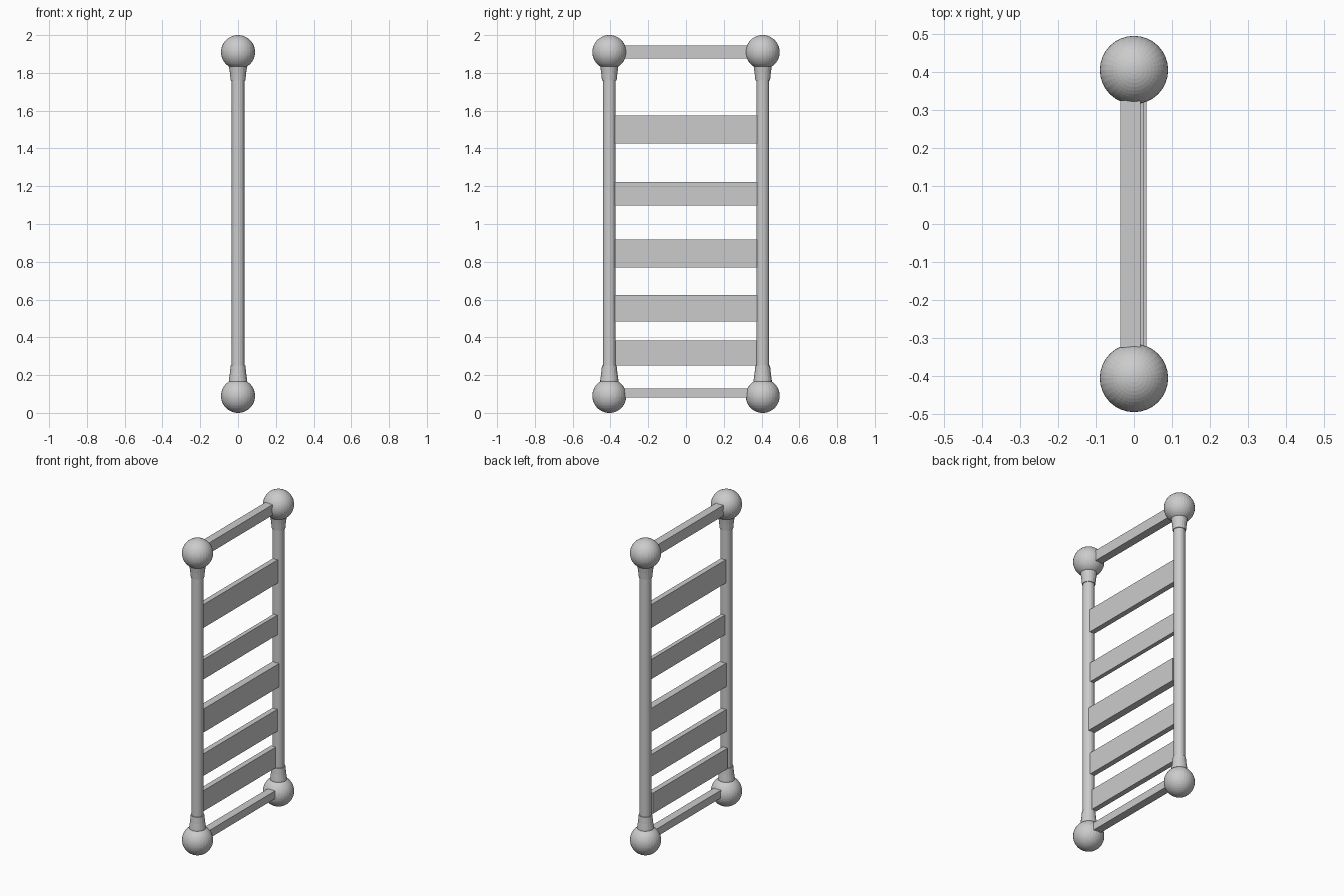
import bpy, bmesh, math

if "Cube" in bpy.data.objects:
    bpy.data.objects.remove(bpy.data.objects["Cube"])

POST_Y, BALL_R = 0.406, 0.09
BALL_LOW, BALL_HIGH = BALL_R, 2 - BALL_R


def finish(bm, name):
    bmesh.ops.recalc_face_normals(bm, faces=bm.faces[:])
    mesh = bpy.data.meshes.new(name)
    bm.to_mesh(mesh)
    bm.free()
    obj = bpy.data.objects.new(name, mesh)
    bpy.context.collection.objects.link(obj)
    return obj


def lathe(name, profile, y, sides=20):
    """Capped round part from (radius, z) points."""
    bm = bmesh.new()
    rings = []
    for r, z in profile:
        rings.append([bm.verts.new((r * math.cos(2 * math.pi * i / sides),
                                    y + r * math.sin(2 * math.pi * i / sides), z))
                      for i in range(sides)])
    for a, b in zip(rings, rings[1:]):
        for i in range(sides):
            j = (i + 1) % sides
            bm.faces.new((a[i], a[j], b[j], b[i]))
    bm.faces.new(rings[0])
    bm.faces.new(rings[-1])
    return finish(bm, name)


def bar(name, x0, x1, half_y, z0, z1):
    bm = bmesh.new()
    bmesh.ops.create_cube(bm, size=1)
    for v in bm.verts:
        v.co = (x1 if v.co.x > 0 else x0,
                half_y if v.co.y > 0 else -half_y,
                z1 if v.co.z > 0 else z0)
    return finish(bm, name)


def ball(name, y, z):
    bm = bmesh.new()
    bmesh.ops.create_uvsphere(bm, u_segments=32, v_segments=24, radius=BALL_R)
    bmesh.ops.translate(bm, verts=bm.verts, vec=(0, y, z))
    return finish(bm, name)


# Posts with flared collars and ball ends
flare = [(0.052, 0.075), (0.048, 0.0), (0.043, -0.035), (0.039, -0.075)]
for side, y in (("front", -POST_Y), ("back", POST_Y)):
    lathe(f"{side}_post", [(0.034, BALL_LOW), (0.034, BALL_HIGH)], y)
    lathe(f"{side}_top_collar", [(r, 1.835 + h) for r, h in flare], y)
    lathe(f"{side}_bottom_collar", [(r, 0.175 - h) for r, h in flare], y)
    ball(f"{side}_top_ball", y, BALL_HIGH)
    ball(f"{side}_bottom_ball", y, BALL_LOW)

# End bars between the balls
bar("top_bar", -0.035, 0.017, 0.325, 1.877, 1.944)
bar("bottom_bar", -0.018, 0.033, 0.325, 0.081, 0.130)

# Flat slats of uneven height and depth
slats = [(-0.017, 0.017, 1.426, 1.574), (-0.012, 0.014, 1.097, 1.222),
         (-0.020, 0.026, 0.769, 0.918), (-0.020, 0.014, 0.484, 0.624),
         (-0.030, 0.004, 0.251, 0.382)]
for i, (x0, x1, z0, z1) in enumerate(slats):
    bar(f"slat_{i + 1}", x0, x1, 0.376, z0, z1)
